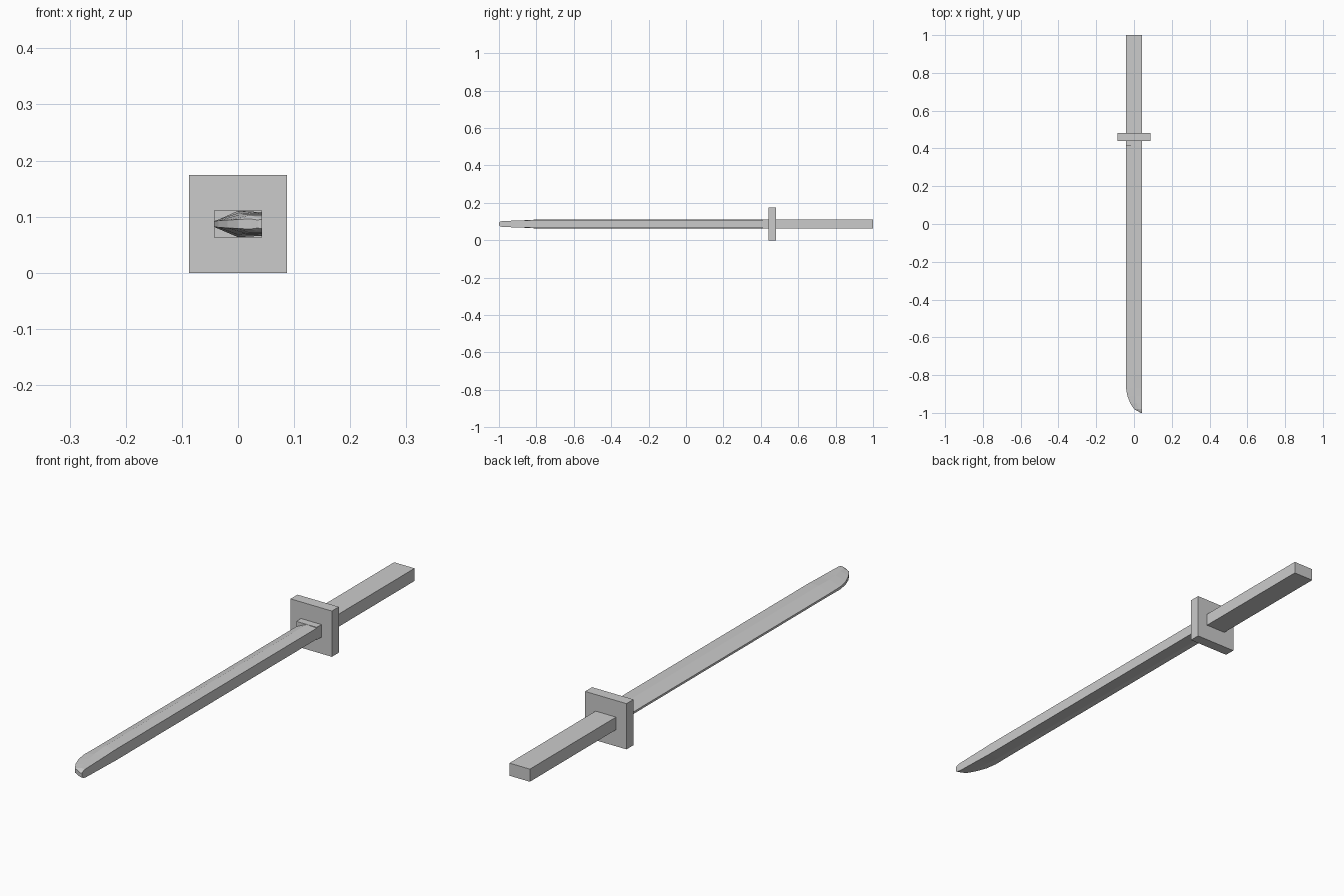
import bpy, bmesh

if "Cube" in bpy.data.objects:
    bpy.data.objects.remove(bpy.data.objects["Cube"])

ZC = 0.087  # height of the sword's centre line


def make_object(name, bm):
    bmesh.ops.recalc_face_normals(bm, faces=bm.faces)
    mesh = bpy.data.meshes.new(name)
    bm.to_mesh(mesh)
    bm.free()
    obj = bpy.data.objects.new(name, mesh)
    bpy.context.collection.objects.link(obj)
    return obj


def box(name, half_x, y0, y1, half_z):
    bm = bmesh.new()
    bmesh.ops.create_cube(bm, size=1)
    bmesh.ops.scale(bm, vec=(2 * half_x, y1 - y0, 2 * half_z), verts=bm.verts)
    bmesh.ops.translate(bm, vec=(0, (y0 + y1) / 2, ZC), verts=bm.verts)
    return make_object(name, bm)


# Grip, square guard and the blade collar in front of it
box("grip", 0.043, 0.47, 1.0, 0.024)
box("guard", 0.087, 0.44, 0.482, 0.087)
box("blade_collar", 0.043, 0.412, 0.45, 0.024)

# Blade stations: y, edge x, edge half, ridge x, ridge half, spine half
stations = [
    (0.43, -0.043, 0.004, 0.000, 0.0235, 0.021),
    (-0.80, -0.043, 0.004, 0.000, 0.0235, 0.021),
    (-0.865, -0.043, 0.005, 0.002, 0.020, 0.019),
    (-0.91, -0.035, 0.006, 0.008, 0.018, 0.018),
    (-0.95, -0.019, 0.007, 0.015, 0.017, 0.017),
    (-0.98, 0.000, 0.008, 0.022, 0.016, 0.016),
    (-0.992, 0.022, 0.009, 0.032, 0.012, 0.013),
    (-1.00, 0.036, 0.007, 0.039, 0.008, 0.008),
]
bm = bmesh.new()
rings = []
for y, ex, eh, rx, rh, sh in stations:
    side = [(ex, eh), (rx, rh), (0.043, sh)]
    outline = side + [(x, -h) for x, h in reversed(side)]
    rings.append([bm.verts.new((x, y, ZC + h)) for x, h in outline])
for a, b in zip(rings, rings[1:]):
    for i in range(6):
        j = (i + 1) % 6
        bm.faces.new((a[i], a[j], b[j], b[i]))
bm.faces.new(rings[0])
bm.faces.new(rings[-1])
make_object("blade", bm)
